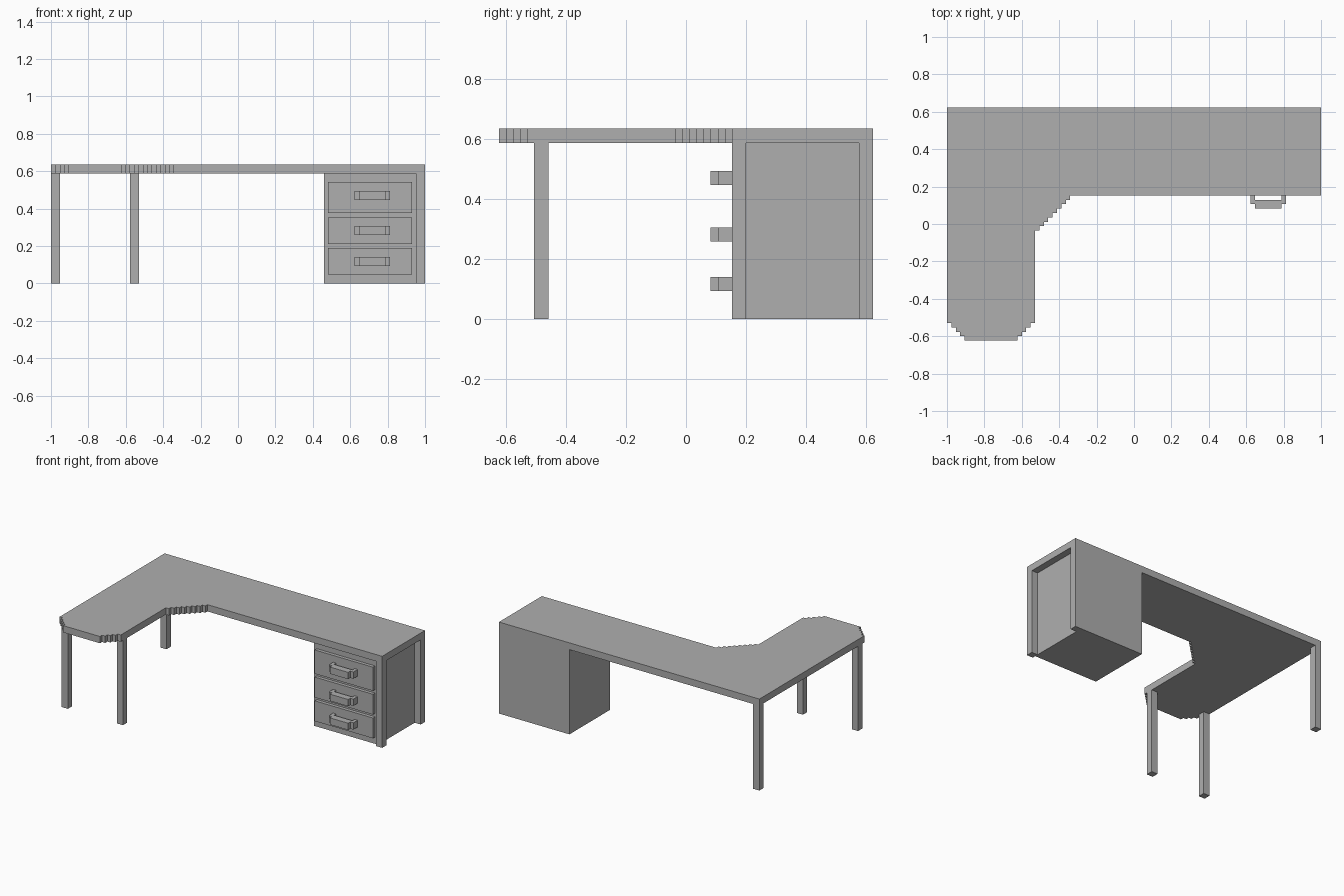
import bpy
import bmesh
from mathutils import Vector

cube = bpy.data.objects.get("Cube")
if cube:
    bpy.data.objects.remove(cube, do_unlink=True)

# Everything sits on a regular grid: 85 x 53 x 27 cells
U = 2 / 85
WIDTH, DEPTH, HEIGHT = 85, 53, 27
UNDER = HEIGHT - 2      # underside of the desktop
FRONT = 33              # front edge of the main desktop
WING = 20               # width of the side wing
CAB = 62                # left edge of the drawer cabinet

grey = bpy.data.materials.new("plain grey")
grey.use_nodes = True
colour = (0.43, 0.43, 0.43, 1)
grey.diffuse_color = colour
grey.node_tree.nodes["Principled BSDF"].inputs["Base Color"].default_value = colour


def place(x, y, z):
    return Vector(((x - WIDTH / 2) * U, (y - DEPTH / 2) * U, z * U))


def prism(name, outline, z0, z1):
    """Extrude a counter-clockwise outline from z0 to z1."""
    bm = bmesh.new()
    base = bm.faces.new([bm.verts.new(place(x, y, z0)) for x, y in outline])
    top = bmesh.ops.extrude_face_region(bm, geom=[base], use_keep_orig=True)
    verts = [g for g in top["geom"] if isinstance(g, bmesh.types.BMVert)]
    bmesh.ops.translate(bm, verts=verts, vec=(0, 0, (z1 - z0) * U))
    bmesh.ops.recalc_face_normals(bm, faces=bm.faces[:])
    mesh = bpy.data.meshes.new(name)
    bm.to_mesh(mesh)
    bm.free()
    mesh.materials.append(grey)
    obj = bpy.data.objects.new(name, mesh)
    bpy.context.collection.objects.link(obj)
    return obj


def box(name, x0, x1, y0, y1, z0, z1):
    return prism(name, [(x0, y0), (x1, y0), (x1, y1), (x0, y1)], z0, z1)


# L-shaped desktop with stepped corners
CORNER, INNER = 4, 8
outline = []
for k in range(CORNER):                       # left front corner
    outline += [(k, CORNER - k), (k + 1, CORNER - k)]
outline.append((CORNER, 0))
for k in range(CORNER):                       # right front corner of the wing
    x = WING - CORNER + k
    outline += [(x, k), (x, k + 1)]
outline.append((WING, CORNER))
for k in range(INNER):                        # inner corner
    y = FRONT - INNER + k
    outline += [(WING + k, y), (WING + k + 1, y)]
outline += [(WING + INNER, FRONT), (WIDTH, FRONT), (WIDTH, DEPTH), (0, DEPTH)]
prism("desktop", outline, UNDER, HEIGHT)

# Legs
legs = {
    "wing_left_leg": (0, 5),
    "wing_right_leg": (WING - 2, 5),
    "back_corner_leg": (0, DEPTH - 2),
    "cabinet_front_leg": (WIDTH - 2, FRONT),
    "cabinet_back_leg": (WIDTH - 2, DEPTH - 2),
}
for name, (x, y) in legs.items():
    box(name, x, x + 2, y, y + 2, 0, UNDER)

# Drawer cabinet, set back slightly behind the drawer fronts
box("cabinet", CAB, WIDTH - 2, FRONT + 1, DEPTH, 0, UNDER)

# Drawer fronts with bar handles: (name, bottom, top, handle bottom)
for name, z0, z1, hz in (("bottom", 2, 8, 4), ("middle", 9, 15, 11), ("top", 16, 23, 19)):
    box(name + "_drawer_front", CAB + 1, CAB + 20, FRONT, FRONT + 1, z0, z1)
    for side, x in (("right", 69), ("left", 76)):
        box(f"{name}_handle_{side}_post", x, x + 1, FRONT - 2, FRONT, hz, hz + 2)
    box(name + "_handle_bar", 70, 76, FRONT - 3, FRONT - 1, hz, hz + 2)
